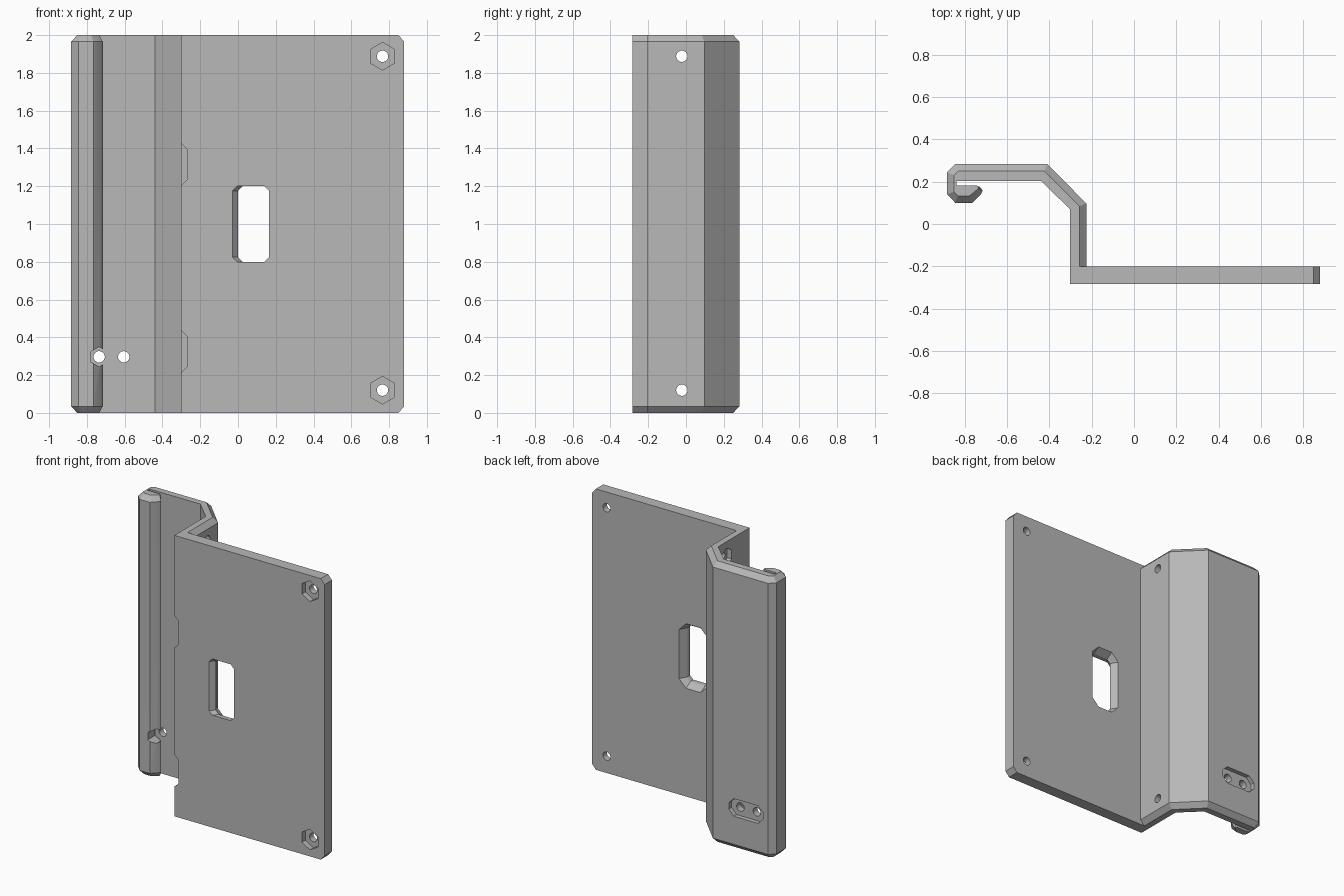
import bpy, bmesh, math

cube = bpy.data.objects.get("Cube")
if cube:
    bpy.data.objects.remove(cube, do_unlink=True)

grey = bpy.data.materials.new("plain grey")
grey.use_nodes = True
grey.diffuse_color = (0.48, 0.48, 0.48, 1)
bsdf = next(n for n in grey.node_tree.nodes if n.type == 'BSDF_PRINCIPLED')
bsdf.inputs["Base Color"].default_value = grey.diffuse_color


def loft(name, rings):
    """Closed solid through rings with equal point counts."""
    bm = bmesh.new()
    loops = [[bm.verts.new(p) for p in ring] for ring in rings]
    n = len(loops[0])
    for a, b in zip(loops, loops[1:]):
        for i in range(n):
            j = (i + 1) % n
            bm.faces.new((a[i], a[j], b[j], b[i]))
    bm.faces.new(loops[0][::-1])
    bm.faces.new(loops[-1])
    bmesh.ops.recalc_face_normals(bm, faces=bm.faces)
    mesh = bpy.data.meshes.new(name)
    bm.to_mesh(mesh)
    bm.free()
    mesh.materials.append(grey)
    obj = bpy.data.objects.new(name, mesh)
    bpy.context.collection.objects.link(obj)
    return obj


def cut(cutter):
    """Subtract a cutter from the bracket and discard it."""
    cutter.hide_render = True
    mod = bracket.modifiers.new("cut", 'BOOLEAN')
    mod.operation = 'DIFFERENCE'
    mod.solver = 'EXACT'
    mod.object = cutter
    bpy.context.view_layer.objects.active = bracket
    bpy.ops.object.modifier_apply(modifier=mod.name)
    bpy.data.objects.remove(cutter, do_unlink=True)


def ngon(cu, cz, r, sides, turn=0.0):
    return [(cu + r * math.cos(turn + math.tau * i / sides),
             cz + r * math.sin(turn + math.tau * i / sides)) for i in range(sides)]


def octagon(u0, u1, z0, z1, c):
    """Rectangle with clipped corners."""
    return [(u0 + c, z0), (u1 - c, z0), (u1, z0 + c), (u1, z1 - c),
            (u1 - c, z1), (u0 + c, z1), (u0, z1 - c), (u0, z0 + c)]


def along_y(shape, *ys):
    return [[(u, y, z) for u, z in shape] for y in ys]


def along_x(shape, *xs):
    return [[(x, u, z) for u, z in shape] for x in xs]


# Bracket cross-section: full size, then drawn in for the chamfered ends
full = [(0.88, -0.283), (0.88, -0.2), (-0.225, -0.2), (-0.225, 0.097),
        (-0.41, 0.283), (-0.845, 0.283), (-0.884, 0.245), (-0.884, 0.14),
        (-0.845, 0.1), (-0.765, 0.1), (-0.725, 0.14), (-0.716, 0.158),
        (-0.728, 0.175), (-0.745, 0.182), (-0.84, 0.182), (-0.84, 0.204),
        (-0.44, 0.204), (-0.303, 0.07), (-0.303, -0.283)]
drawn_in = [(0.85, -0.283), (0.85, -0.2), (-0.258, -0.2), (-0.258, 0.084),
            (-0.424, 0.25), (-0.832, 0.25), (-0.851, 0.231), (-0.851, 0.153),
            (-0.832, 0.133), (-0.778, 0.133), (-0.745, 0.16), (-0.735, 0.168),
            (-0.738, 0.178)] + full[13:]
bracket = loft("bracket", [[(x, y, z) for x, y in shape] for shape, z in
                           ((drawn_in, 0), (full, 0.035), (full, 1.965), (drawn_in, 2))])

# Window, flared towards the back
front = octagon(-0.03, 0.165, 0.8, 1.2, 0.025)
middle = octagon(0.0, 0.165, 0.8, 1.2, 0.025)
back = octagon(-0.03, 0.195, 0.77, 1.23, 0.055)
cut(loft("window_cutter", along_y(front, -0.3, -0.283) + along_y(middle, -0.25)
         + along_y(back, -0.2, -0.18)))

# Screw holes and nut pockets in the plate corners and the side wall
for z in (0.12, 1.888):
    cut(loft("plate_hole", along_y(ngon(0.765, z, 0.03, 24), -0.4, -0.1)))
    cut(loft("plate_nut", along_y(ngon(0.765, z, 0.073, 6, math.pi / 2), -0.4, -0.245)))
    cut(loft("wall_hole", along_x(ngon(-0.022, z, 0.03, 24), -0.4, -0.15)))
    cut(loft("wall_nut", along_x(ngon(-0.022, z, 0.065, 6, math.pi / 2), -0.34, -0.27)))

# Shallow notches along the inner edge of the plate
for z in (0.325, 1.315):
    cut(loft("edge_notch", along_y(octagon(-0.34, -0.27, z - 0.112, z + 0.112, 0.03),
                                   -0.4, -0.1)))

# Paired holes behind the hook, with a recess on the back
for x in (-0.735, -0.605):
    cut(loft("hook_hole", along_y(ngon(x, 0.297, 0.03, 24), 0.05, 0.4)))
cut(loft("lip_nut", along_y(ngon(-0.735, 0.297, 0.052, 6, math.pi / 2), 0.05, 0.195)))
cut(loft("back_recess", along_y(octagon(-0.805, -0.535, 0.235, 0.36, 0.04), 0.252, 0.4)))

# Smooth the round holes, keep edges sharp
bpy.ops.object.select_all(action='DESELECT')
bracket.select_set(True)
bpy.context.view_layer.objects.active = bracket
bpy.ops.object.shade_smooth_by_angle(angle=math.radians(20))
